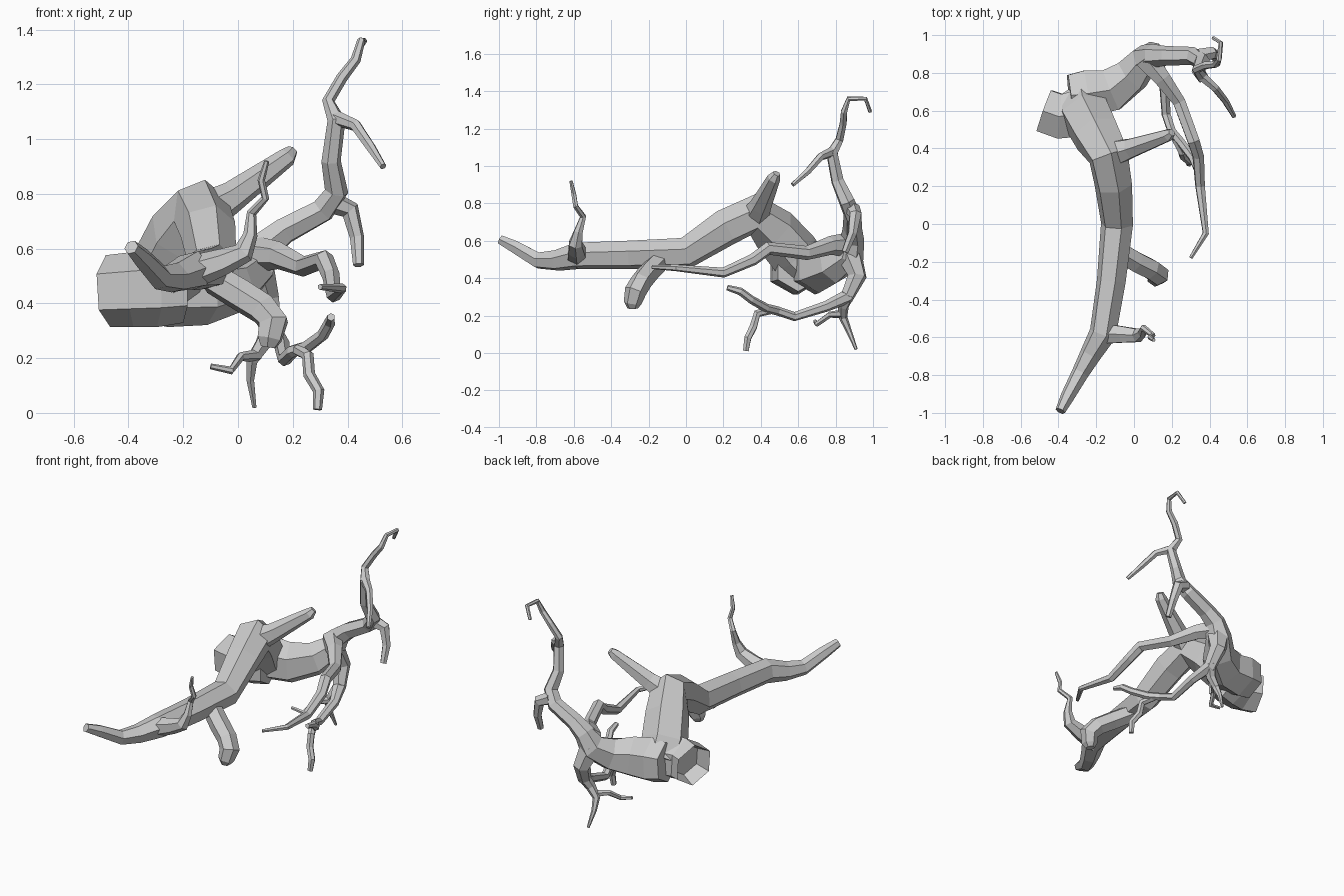
import bpy, bmesh, math
from mathutils import Vector


def branch(name, pts, sides=6, hollow=False):
    """Faceted tapering limb through (x, y, z, radius) points."""
    bm = bmesh.new()
    P = [Vector(p[:3]) for p in pts]
    rings, side = [], None
    for i, p in enumerate(P):
        a = (p - P[i - 1]).normalized() if i else Vector()
        b = (P[i + 1] - p).normalized() if i < len(P) - 1 else Vector()
        t = (a + b).normalized()
        if side is None:
            side = t.cross(Vector((0, 0, 1)))
            if side.length < 0.1:
                side = Vector((1, 0, 0))
        side = (side - t * side.dot(t)).normalized()
        up = side.cross(t)
        r = pts[i][3] * 1.05
        ring = []
        for k in range(sides):
            w = 2 * math.pi * (k + 0.5) / sides
            ring.append(bm.verts.new(p + side * r * math.cos(w) + up * r * math.sin(w)))
        rings.append(ring)
    for r0, r1 in zip(rings, rings[1:]):
        for k in range(sides):
            j = (k + 1) % sides
            bm.faces.new((r0[k], r0[j], r1[j], r1[k]))
    bm.faces.new(rings[0][::-1])
    end = bm.faces.new(rings[-1])
    bmesh.ops.recalc_face_normals(bm, faces=bm.faces)
    if hollow:  # broken end sunk inwards
        d = (P[-1] - P[-2]).normalized()
        bmesh.ops.inset_region(bm, faces=[end], thickness=0.03)
        for v in end.verts:
            v.co -= d * 0.09
    me = bpy.data.meshes.new(name)
    bm.to_mesh(me)
    bm.free()
    ob = bpy.data.objects.new(name, me)
    bpy.context.collection.objects.link(ob)
    return ob


# Arched trunk running from the root mass to the front tip
branch("arched_trunk", [
    (-.27, .66, .44, .12), (-.255, .58, .53, .133), (-.20, .475, .65, .125),
    (-.135, .36, .74, .108), (-.11, .21, .67, .098), (-.09, .0, .535, .083),
    (-.12, -.3, .525, .075), (-.165, -.58, .52, .07), (-.23, -.69, .495, .055),
    (-.285, -.79, .495, .044), (-.35, -.91, .565, .036), (-.39, -.99, .605, .026)])

# Broken root stump, its hollow end facing back and left
branch("broken_stump", [
    (-.20, .60, .455, .12), (-.30, .585, .455, .135), (-.39, .57, .45, .13),
    (-.475, .60, .445, .125)], hollow=True)

# Rear trunk curling round to the upright limb
branch("rear_trunk", [
    (-.34, .68, .46, .12), (-.25, .69, .455, .135), (-.12, .71, .45, .123),
    (-.01, .79, .47, .098),
    (.06, .875, .53, .078), (.10, .89, .61, .06), (.17, .89, .665, .05),
    (.31, .89, .74, .046), (.36, .86, .81, .042), (.34, .81, .92, .034),
    (.36, .78, 1.07, .032), (.33, .82, 1.14, .022), (.38, .84, 1.225, .02),
    (.43, .845, 1.29, .018), (.45, .87, 1.36, .014), (.46, .96, 1.36, .012),
    (.42, .985, 1.29, .01)])

# Side limbs off the arched trunk
branch("snag", [(-.12, .37, .73, .075), (-.02, .40, .79, .055),
                (.18, .47, .935, .034), (.20, .485, .96, .02)])
branch("lower_stub", [(-.09, -.14, .49, .055), (.01, -.20, .43, .057), (.09, -.24, .38, .056),
                      (.13, -.27, .33, .056), (.115, -.285, .27, .046), (.11, -.285, .24, .028)])
branch("front_twig", [
    (-.18, -.58, .51, .06), (-.06, -.585, .55, .047), (.02, -.59, .585, .038),
    (.045, -.575, .65, .025), (.05, -.55, .73, .017), (.10, -.59, .785, .014),
    (.085, -.60, .85, .013), (.105, -.615, .92, .009)])

# Side limbs off the upright limb
branch("drooping_spur", [(.34, .89, .77, .04), (.41, .905, .74, .034),
                         (.435, .89, .64, .025), (.44, .85, .54, .019)])
branch("upper_twig", [(.35, .79, 1.08, .028), (.43, .72, 1.05, .021),
                      (.485, .65, .97, .018), (.53, .57, .90, .012)])

# Long limb reaching forward
branch("long_limb", [
    (.06, .88, .58, .065), (.15, .77, .575, .048), (.24, .645, .535, .036),
    (.315, .44, .56, .034), (.34, .36, .50, .031), (.35, .20, .43, .026),
    (.38, -.05, .455, .017), (.30, -.18, .46, .010)])

# Hanging limb and its forks
branch("hanging_limb", [
    (.06, .87, .53, .07), (.10, .915, .41, .05), (.12, .86, .30, .038),
    (.16, .75, .25, .028), (.17, .58, .195, .024), (.20, .49, .225, .023),
    (.25, .43, .24, .023), (.31, .35, .285, .021), (.335, .29, .33, .02),
    (.34, .22, .35, .014)])
branch("hanging_fork", [(.22, .45, .23, .022), (.255, .38, .21, .021),
                        (.26, .36, .14, .021), (.295, .33, .08, .02), (.29, .32, .012, .016)])
branch("low_twig", [(.125, .87, .32, .036), (.09, .84, .25, .029), (.05, .84, .19, .022),
                    (.045, .87, .12, .015), (.06, .91, .02, .008)])
branch("low_side_twig", [(.07, .84, .21, .022), (.01, .77, .205, .016),
                         (-.025, .70, .155, .014), (-.10, .69, .17, .010)])
